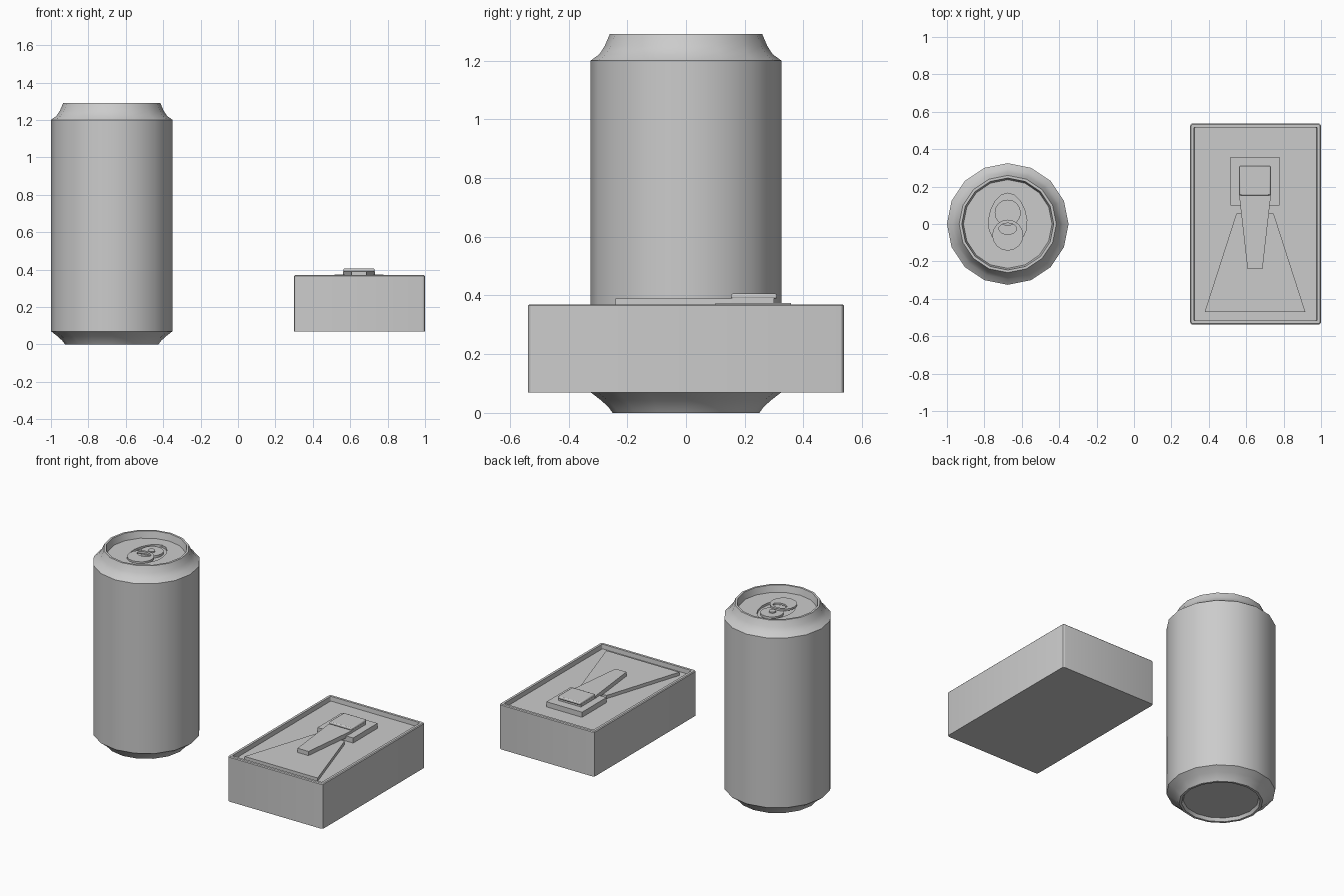
import bpy, bmesh, math

cube = bpy.data.objects.get("Cube")
if cube:
    bpy.data.objects.remove(cube, do_unlink=True)

grey = bpy.data.materials.new("plain grey")
grey.use_nodes = True
COLOUR = (0.6, 0.6, 0.6, 1)
grey.diffuse_color = COLOUR
grey.node_tree.nodes["Principled BSDF"].inputs["Base Color"].default_value = COLOUR

CAN_X, BOX_X = -0.675, 0.65
SIDES = 16


def loft(name, rings, closed=False):
    """Skin equal-length rings; cap both ends, or join the last to the first."""
    bm = bmesh.new()
    loops = [[bm.verts.new(p) for p in ring] for ring in rings]
    pairs = list(zip(loops, loops[1:]))
    if closed:
        pairs.append((loops[-1], loops[0]))
    else:
        bm.faces.new(loops[0])
        bm.faces.new(loops[-1])
    n = len(loops[0])
    for a, b in pairs:
        for i in range(n):
            j = (i + 1) % n
            bm.faces.new((a[i], a[j], b[j], b[i]))
    bmesh.ops.recalc_face_normals(bm, faces=bm.faces)
    mesh = bpy.data.meshes.new(name)
    bm.to_mesh(mesh)
    bm.free()
    mesh.materials.append(grey)
    ob = bpy.data.objects.new(name, mesh)
    bpy.context.collection.objects.link(ob)
    bpy.ops.object.select_all(action='DESELECT')
    ob.select_set(True)
    bpy.context.view_layer.objects.active = ob
    bpy.ops.object.shade_smooth_by_angle(angle=math.radians(30))
    return ob


def oval(cx, cy, rx, ry, z, taper=0.0):
    """Ellipse ring, optionally narrowed towards +y into an egg."""
    pts = []
    for i in range(SIDES):
        a = 2 * math.pi * i / SIDES
        width = rx * (1 - taper * math.sin(a))
        pts.append((cx + width * math.cos(a), cy + ry * math.sin(a), z))
    return pts


def rounded(hx, hy, z, r):
    """Rounded rectangle ring around the box centre."""
    pts = []
    for k, (sx, sy) in enumerate([(1, 1), (-1, 1), (-1, -1), (1, -1)]):
        for s in range(4):
            a = math.pi / 2 * (k + s / 3)
            pts.append((BOX_X + sx * (hx - r) + r * math.cos(a),
                        sy * (hy - r) + r * math.sin(a), z))
    return pts


def plate(name, y0, half0, y1, half1, z0, z1, bevel=0.0):
    """Flat symmetric trapezoid plate."""
    def ring(z):
        return [(BOX_X - 0.003 + x, y, z) for x, y in
                ((-half0, y0), (half0, y0), (half1, y1), (-half1, y1))]
    ob = loft(name, [ring(z0), ring(z1)])
    if bevel:
        mod = ob.modifiers.new("soft_edges", 'BEVEL')
        mod.width = bevel
        mod.segments = 2
    return ob


# Can: recessed base, body, neck, rim and lid with an egg-shaped dent
profile = [(0.225, 0.02), (0.235, 0.0), (0.25, 0.0), (0.263, 0.018),
           (0.288, 0.042), (0.325, 0.07), (0.325, 1.2), (0.295, 1.222),
           (0.277, 1.25), (0.265, 1.278), (0.26, 1.29), (0.246, 1.29),
           (0.237, 1.245)]
rings = [oval(CAN_X, 0, r, r, z) for r, z in profile]
rings += [oval(CAN_X, 0.023, 0.102, 0.142, z, 0.12) for z in (1.245, 1.23)]
loft("can_body", rings)

# Pull tab: finger ring, nose and rivet
ring_tab = [oval(CAN_X, y, rx, ry, z) for y, rx, ry, z in
            ((-0.06, 0.083, 0.083, 1.246), (-0.06, 0.083, 0.083, 1.258),
             (-0.025, 0.048, 0.03, 1.258), (-0.025, 0.048, 0.03, 1.246))]
loft("tab_finger_ring", ring_tab, closed=True)
loft("tab_nose", [oval(CAN_X, 0.06, 0.07, 0.07, z) for z in (1.231, 1.246)])
loft("tab_rivet", [oval(CAN_X, 0.055, 0.022, 0.022, z) for z in (1.246, 1.254)])

# Box: shell with raised lip and sunken top
loft("box_shell", [rounded(0.35, 0.538, 0.07, 0.015),
                   rounded(0.35, 0.538, 0.365, 0.015),
                   rounded(0.345, 0.533, 0.37, 0.012),
                   rounded(0.329, 0.517, 0.37, 0.005),
                   rounded(0.327, 0.515, 0.34, 0.005)])

# Switch parts stacked on the sunken top
plate("wedge_panel", -0.47, 0.269, 0.055, 0.1, 0.335, 0.362)
plate("switch_base", 0.1, 0.131, 0.357, 0.131, 0.335, 0.374)
plate("switch_lever", -0.24, 0.04, 0.155, 0.085, 0.36, 0.39)
plate("lever_root", 0.155, 0.083, 0.3, 0.083, 0.37, 0.392)
plate("switch_knob", 0.153, 0.083, 0.31, 0.083, 0.388, 0.406, 0.006)
